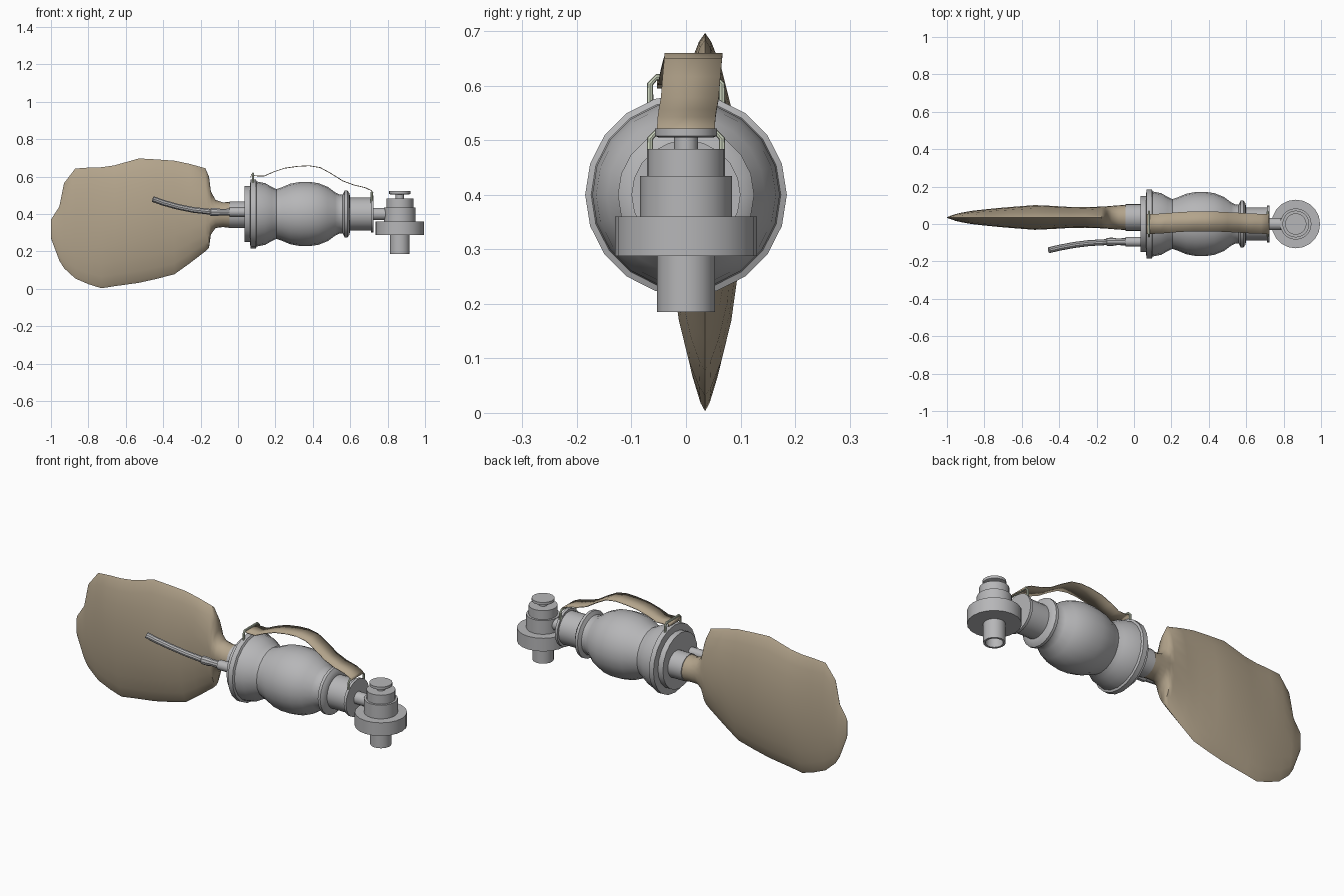
import bpy, bmesh, math
from mathutils import Vector

if "Cube" in bpy.data.objects:
    bpy.data.objects.remove(bpy.data.objects["Cube"])


def material(name, rgb):
    m = bpy.data.materials.new(name)
    m.use_nodes = True
    m.diffuse_color = (*rgb, 1)
    bsdf = m.node_tree.nodes["Principled BSDF"]
    bsdf.inputs["Base Color"].default_value = (*rgb, 1)
    bsdf.inputs["Roughness"].default_value = 0.6
    return m


GREY = material("grey plastic", (0.47, 0.47, 0.48))
TAN = material("tan fabric", (0.45, 0.37, 0.26))
PALE = material("pale green wire", (0.62, 0.68, 0.53))


def finish(name, bm, mat, angle=35):
    bmesh.ops.recalc_face_normals(bm, faces=bm.faces)
    me = bpy.data.meshes.new(name)
    bm.to_mesh(me)
    bm.free()
    ob = bpy.data.objects.new(name, me)
    bpy.context.collection.objects.link(ob)
    me.materials.append(mat)
    bpy.ops.object.select_all(action="DESELECT")
    ob.select_set(True)
    bpy.context.view_layer.objects.active = ob
    bpy.ops.object.shade_smooth_by_angle(angle=math.radians(angle))
    return ob


def loft(name, rings, mat, angle=35, caps=True):
    """Skin a series of closed rings that have equal point counts."""
    bm = bmesh.new()
    rows = [[bm.verts.new(p) for p in ring] for ring in rings]
    n = len(rows[0])
    for a, b in zip(rows, rows[1:]):
        for i in range(n):
            j = (i + 1) % n
            bm.faces.new((a[i], a[j], b[j], b[i]))
    if caps:
        bm.faces.new(rows[0])
        bm.faces.new(rows[-1])
    return finish(name, bm, mat, angle)


def lathe(name, profile, axis, centre, mat=GREY, n=20, angle=35):
    """Profile of (position along axis, radius); centre gives the other two."""
    rings = []
    for t, r in profile:
        ring = []
        for i in range(n):
            a = 2 * math.pi * i / n
            u, v = centre[0] + r * math.cos(a), centre[1] + r * math.sin(a)
            ring.append((t, u, v) if axis == "x" else (u, v, t))
        rings.append(ring)
    return loft(name, rings, mat, angle)


def tube(name, points, radii, mat, n=10):
    """Round tube along a path, with one radius per point."""
    pts = [Vector(p) for p in points]
    rings = []
    for i, p in enumerate(pts):
        d = (pts[min(i + 1, len(pts) - 1)] - pts[max(i - 1, 0)]).normalized()
        ref = Vector((1, 0, 0)) if abs(d.x) < 0.5 else Vector((0, 0, 1))
        u = d.cross(ref).normalized()
        v = d.cross(u)
        rings.append([p + radii[i] * (u * math.cos(2 * math.pi * k / n)
                                      + v * math.sin(2 * math.pi * k / n))
                      for k in range(n)])
    return loft(name, rings, mat)


# Squeeze bulb with its two collars
lathe("bulb", [(0.065, 0.165), (0.068, 0.185), (0.095, 0.185), (0.10, 0.174),
               (0.145, 0.165), (0.18, 0.145), (0.205, 0.133), (0.235, 0.143),
               (0.28, 0.162), (0.33, 0.171), (0.38, 0.172), (0.43, 0.165),
               (0.48, 0.145), (0.52, 0.115), (0.545, 0.103), (0.56, 0.105),
               (0.57, 0.125), (0.585, 0.125), (0.595, 0.112), (0.60, 0.09)],
      "x", (0, 0.40), n=20)
lathe("rear_plate", [(0.035, 0.15), (0.07, 0.15)], "x", (0, 0.40))
lathe("front_neck", [(0.58, 0.088), (0.71, 0.088), (0.71, 0.10),
                     (0.724, 0.10), (0.724, 0.035)], "x", (0, 0.40))
lathe("valve_pipe", [(0.72, 0.033), (0.80, 0.033)], "x", (0, 0.40), n=16)

# Patient valve: body, cap on a stem, open outlet below
VX = 0.865
lathe("valve_body", [(0.288, 0.05), (0.288, 0.13), (0.36, 0.13), (0.36, 0.084),
                     (0.435, 0.084), (0.435, 0.072), (0.484, 0.072)],
      "z", (VX, 0))
lathe("valve_stem", [(0.48, 0.022), (0.508, 0.022)], "z", (VX, 0), n=12)
lathe("valve_cap", [(0.505, 0.05), (0.508, 0.057), (0.522, 0.057)],
      "z", (VX, 0))
lathe("valve_outlet", [(0.30, 0.053), (0.185, 0.053), (0.185, 0.042),
                       (0.28, 0.042)], "z", (VX, 0))

# Reservoir socket and oxygen inlet behind the bulb
lathe("reservoir_socket", [(-0.045, 0.072), (0.04, 0.072)], "x", (0.035, 0.396))
lathe("oxygen_socket", [(-0.045, 0.026), (0.04, 0.026)], "x", (-0.095, 0.411), n=12)
tube("oxygen_hose",
     [(-0.455, -0.14, 0.48), (-0.40, -0.127, 0.46), (-0.32, -0.112, 0.438),
      (-0.24, -0.102, 0.422), (-0.15, -0.097, 0.412), (-0.145, -0.096, 0.411),
      (-0.115, -0.095, 0.410), (-0.09, -0.095, 0.410), (-0.03, -0.095, 0.410)],
     [0.016] * 5 + [0.022, 0.022, 0.018, 0.02], GREY)

# Reservoir bag: lens sections as (x, bottom, top, half thickness, sharpness)
SECTIONS = [(-0.04, 0.325, 0.465, 0.068, 1.0), (-0.08, 0.33, 0.462, 0.065, 1.0),
            (-0.12, 0.325, 0.475, 0.062, 1.0), (-0.145, 0.29, 0.52, 0.06, 1.15),
            (-0.155, 0.22, 0.60, 0.058, 1.3), (-0.175, 0.20, 0.645, 0.058, 1.4),
            (-0.26, 0.135, 0.668, 0.055, 1.5), (-0.34, 0.078, 0.685, 0.056, 1.5),
            (-0.44, 0.052, 0.692, 0.062, 1.5), (-0.53, 0.032, 0.697, 0.066, 1.5),
            (-0.66, 0.014, 0.66, 0.056, 1.5), (-0.73, 0.003, 0.65, 0.05, 1.5),
            (-0.80, 0.025, 0.648, 0.043, 1.5), (-0.87, 0.055, 0.643, 0.035, 1.5),
            (-0.93, 0.11, 0.565, 0.024, 1.5), (-0.955, 0.15, 0.44, 0.018, 1.4),
            (-1.0, 0.27, 0.37, 0.002, 1.0)]
bag_rings = []
for x, lo, hi, t, p in SECTIONS:
    ring = []
    for i in range(20):
        a = 2 * math.pi * i / 20
        s = math.sin(a)
        ring.append((x, 0.035 + math.copysign(abs(s) ** p, s) * t,
                     (lo + hi) / 2 + (hi - lo) / 2 * math.cos(a)))
    bag_rings.append(ring)
loft("reservoir_bag", bag_rings, TAN, angle=50)

# Carrying strap: path as (x, z, centre y)
PATH = [(0.068, 0.596, 0.0), (0.072, 0.612, 0.0), (0.09, 0.604, 0.0),
        (0.14, 0.603, 0.002), (0.19, 0.625, 0.006), (0.25, 0.645, 0.011),
        (0.32, 0.655, 0.014), (0.38, 0.658, 0.014), (0.44, 0.648, 0.013),
        (0.50, 0.615, 0.010), (0.56, 0.577, 0.007), (0.62, 0.555, 0.003),
        (0.68, 0.541, 0.001), (0.715, 0.524, 0.0), (0.722, 0.512, 0.0)]
bm = bmesh.new()
rows = [[bm.verts.new((x, y + s * 0.053, z)) for s in (-1, 1)] for x, z, y in PATH]
for a, b in zip(rows, rows[1:]):
    bm.faces.new((a[0], a[1], b[1], b[0]))
strap = finish("strap", bm, TAN, 50)
mod = strap.modifiers.new("thickness", "SOLIDIFY")
mod.thickness = 0.004
mod.offset = 0

# Wire loops that hold the strap ends
for name, x, z in (("rear_loop", 0.08, 0.56), ("front_loop", 0.715, 0.46)):
    half = [(0.066, 0), (0.066, 0.043), (0.054, 0.056)]
    path = [(x, -y, z + h) for y, h in half] + [(x, y, z + h) for y, h in half[::-1]]
    tube(name, path, [0.006] * len(path), PALE, n=8)
